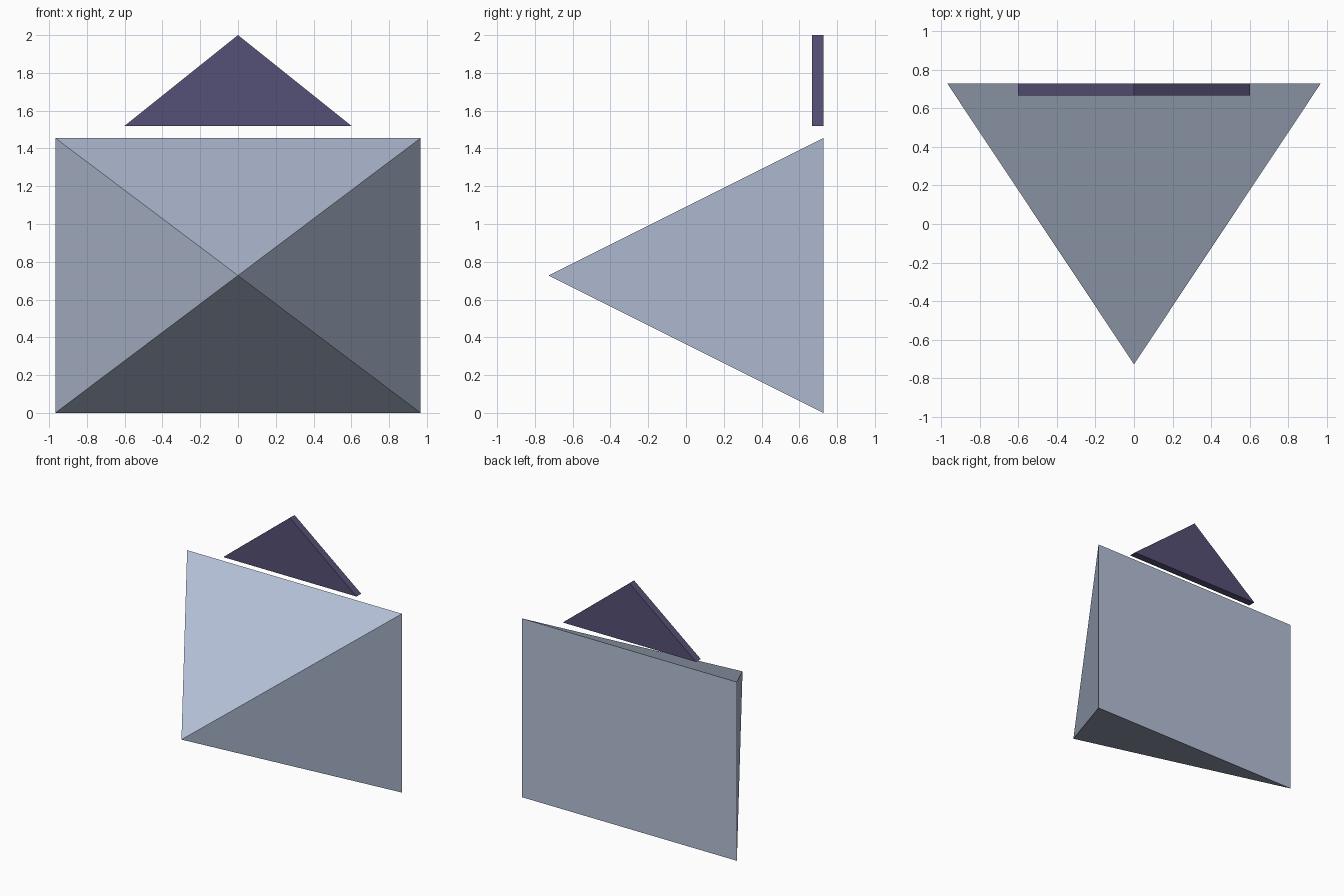
import bpy
import bmesh

if "Cube" in bpy.data.objects:
    bpy.data.objects.remove(bpy.data.objects["Cube"])

HALF_W, HALF_D, HEIGHT = 0.967, 0.727, 1.455


def material(name, color):
    mat = bpy.data.materials.new(name)
    mat.diffuse_color = color
    mat.use_nodes = True
    mat.node_tree.nodes["Principled BSDF"].inputs["Base Color"].default_value = mat.diffuse_color
    return mat


def add_object(name, bm, mat):
    bmesh.ops.recalc_face_normals(bm, faces=bm.faces[:])
    mesh = bpy.data.meshes.new(name)
    bm.to_mesh(mesh)
    bm.free()
    mesh.materials.append(mat)
    obj = bpy.data.objects.new(name, mesh)
    bpy.context.collection.objects.link(obj)


def polygon(bm, points):
    return bm.faces.new([bm.verts.new(p) for p in points])


# View pyramid: upright rectangle at the back, closed to a point at the front
bm = bmesh.new()
back = polygon(bm, [(-HALF_W, HALF_D, 0), (HALF_W, HALF_D, 0),
                    (HALF_W, HALF_D, HEIGHT), (-HALF_W, HALF_D, HEIGHT)])
tip = bm.verts.new((0, -HALF_D, HEIGHT / 2))
for edge in list(back.edges):
    bm.faces.new((*edge.verts, tip))
add_object("view_pyramid", bm, material("pale_blue", (0.46, 0.53, 0.68, 1)))

# Up marker: thin triangular plate floating above the back edge
bm = bmesh.new()
plate = polygon(bm, [(-0.6, HALF_D, 1.52), (0.6, HALF_D, 1.52), (0, HALF_D, 2)])
ext = bmesh.ops.extrude_face_region(bm, geom=[plate], use_keep_orig=True)
moved = [g for g in ext["geom"] if isinstance(g, bmesh.types.BMVert)]
bmesh.ops.translate(bm, verts=moved, vec=(0, -0.06, 0))
add_object("up_marker", bm, material("dark_violet", (0.09, 0.08, 0.18, 1)))
